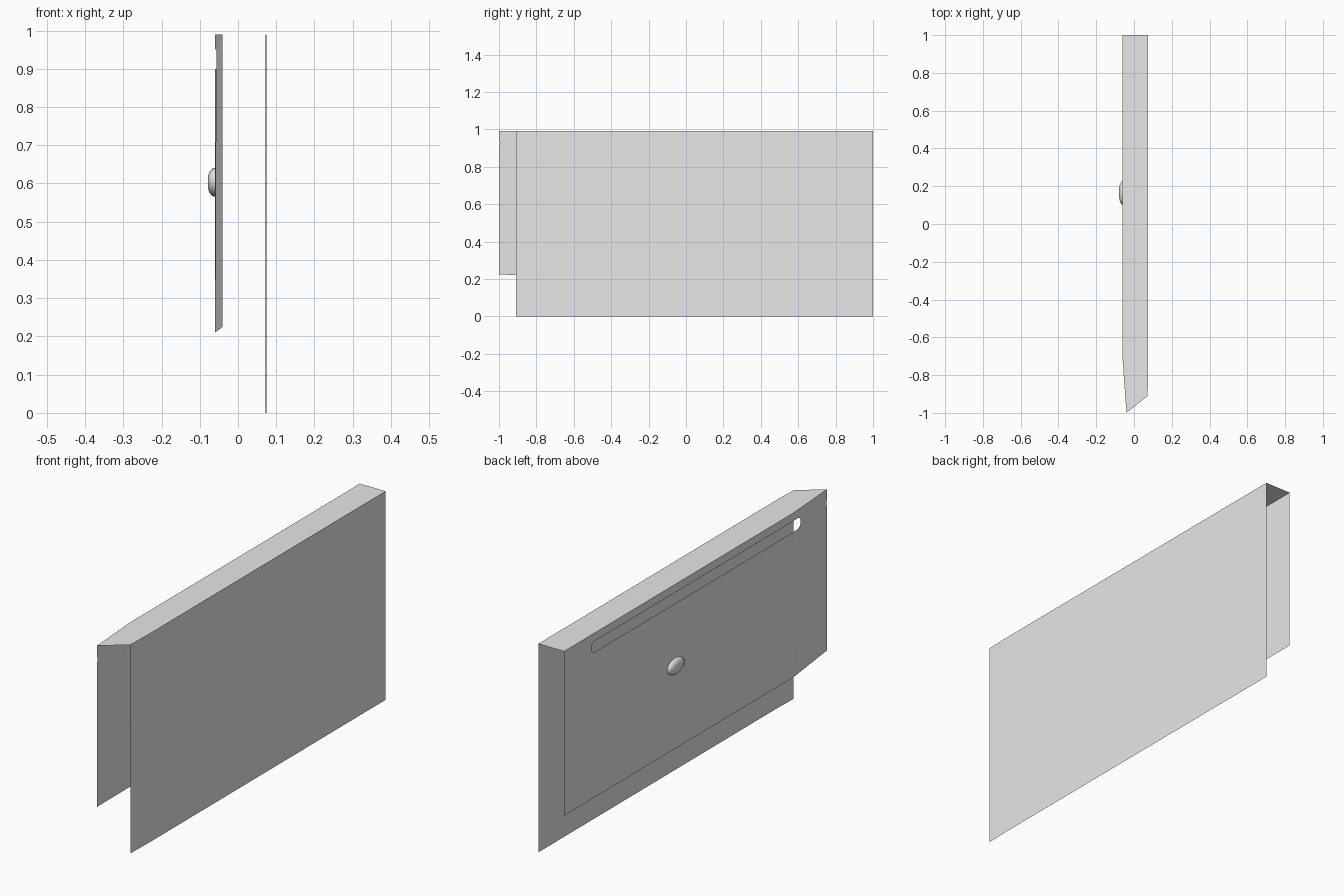
import bpy
import bmesh
import math
from mathutils import Vector

cube = bpy.data.objects.get("Cube")
if cube:
    bpy.data.objects.remove(cube, do_unlink=True)

grey = bpy.data.materials.new("light grey")
grey.use_nodes = True
grey.diffuse_color = (0.8, 0.8, 0.8, 1)
grey.node_tree.nodes["Principled BSDF"].inputs["Base Color"].default_value = (0.8, 0.8, 0.8, 1)

HEIGHT = 0.99
LEFT, RIGHT = -0.06, 0.075      # x of the two side panels
BEND = -0.72                    # y where the slotted panel turns inward
SLANT = 0.02 / 0.28             # inward slope beyond the bend


def add_object(name, bm, smooth=False):
    mesh = bpy.data.meshes.new(name)
    bm.to_mesh(mesh)
    bm.free()
    mesh.materials.append(grey)
    obj = bpy.data.objects.new(name, mesh)
    bpy.context.collection.objects.link(obj)
    if smooth:
        mesh.shade_smooth()
    return obj


def add_loop(bm, points):
    verts = [bm.verts.new(p) for p in points]
    return [bm.edges.new((a, b)) for a, b in zip(verts, verts[1:] + verts[:1])]


# Top cover
bm = bmesh.new()
outline = [(LEFT, 1), (LEFT, BEND), (-0.04, -1), (0.072, -0.91), (RIGHT, -0.78), (RIGHT, 1)]
bm.faces.new([bm.verts.new((x, y, HEIGHT)) for x, y in outline])
add_object("top_cover", bm)

# Tall plain panel, slightly bent near its front edge
bm = bmesh.new()
for (x0, y0), (x1, y1) in zip(outline[3:], outline[4:]):
    corners = [(x0, y0, 0), (x1, y1, 0), (x1, y1, HEIGHT), (x0, y0, HEIGHT)]
    bm.faces.new([bm.verts.new(c) for c in corners])
bmesh.ops.remove_doubles(bm, verts=bm.verts, dist=0.0001)
add_object("tall_panel", bm)

# Short panel with a long rounded slot and a nick in the front edge
bm = bmesh.new()
edge = [(1, 0.21), (1, HEIGHT), (-1, HEIGHT), (-1, 0.94), (-0.994, 0.925),
        (-1, 0.91), (-1, 0.225), (BEND, 0.21)]
edges = add_loop(bm, [(LEFT, y, z) for y, z in edge])
radius, slot_z = 0.026, 0.925
slot = []
for end_y, start in ((0.77, -90), (-0.755, 90)):
    for i in range(9):
        a = math.radians(start + i * 22.5)
        slot.append((LEFT, end_y + radius * math.cos(a), slot_z + radius * math.sin(a)))
edges += add_loop(bm, slot)
bmesh.ops.triangle_fill(bm, use_beauty=True, edges=edges, normal=Vector((-1, 0, 0)))
bmesh.ops.bisect_plane(bm, geom=bm.verts[:] + bm.edges[:] + bm.faces[:],
                       plane_co=(0, BEND, 0), plane_no=(0, 1, 0))
for v in bm.verts:
    v.co.x += max(0, BEND - v.co.y) * SLANT
bmesh.ops.dissolve_limit(bm, angle_limit=0.01, verts=bm.verts, edges=bm.edges)
add_object("slotted_panel", bm)

# Oval domed button on the short panel
bm = bmesh.new()
SIDES = 20
rings = []
for scale, rise in ((1, 0), (0.93, 0.008), (0.7, 0.015), (0.38, 0.019)):
    ring = []
    for i in range(SIDES):
        a = math.tau * i / SIDES
        ring.append(bm.verts.new((LEFT - rise, 0.165 + 0.062 * scale * math.cos(a),
                                  0.603 + 0.038 * scale * math.sin(a))))
    rings.append(ring)
for low, high in zip(rings, rings[1:]):
    for i in range(SIDES):
        j = (i + 1) % SIDES
        bm.faces.new((low[i], low[j], high[j], high[i]))
bm.faces.new(rings[-1])
bmesh.ops.recalc_face_normals(bm, faces=bm.faces)
if bm.faces[:][-1].normal.x > 0:
    bmesh.ops.reverse_faces(bm, faces=bm.faces)
add_object("oval_button", bm, smooth=True)
